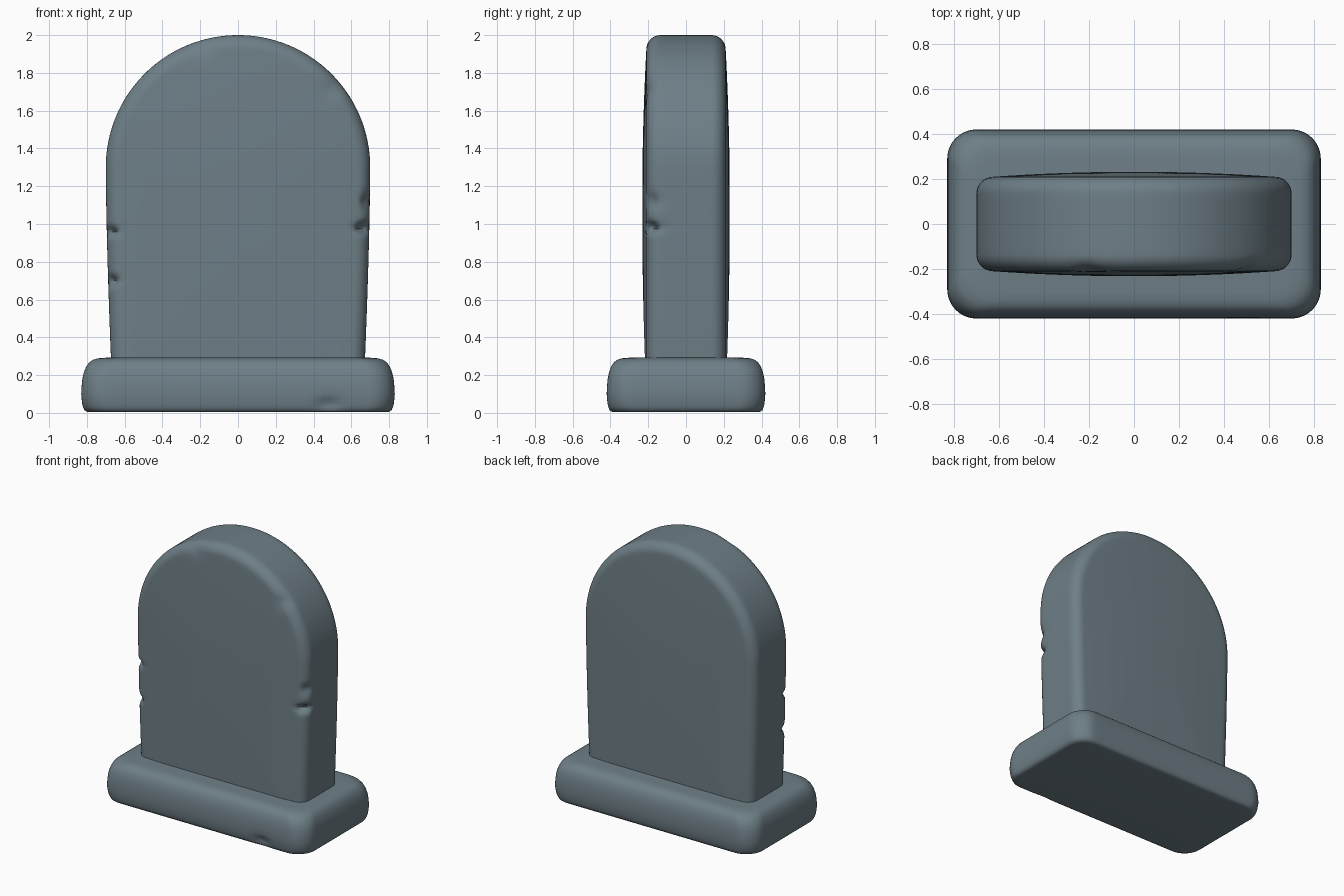
import bpy, bmesh
from math import sin, cos, pi, exp
from mathutils import Vector

cube = bpy.data.objects.get("Cube")
if cube:
    bpy.data.objects.remove(cube)

stone = bpy.data.materials.new("blue grey stone")
stone.use_nodes = True
colour = (0.156, 0.212, 0.242, 1)
stone.diffuse_color = colour
stone.node_tree.nodes["Principled BSDF"].inputs["Base Color"].default_value = colour


def loft(name, rings, chips):
    """Skin a stack of closed rings, cap both ends, then press in the chips."""
    bm = bmesh.new()
    loops = [[bm.verts.new(p) for p in ring] for ring in rings]
    n = len(loops[0])
    for a, b in zip(loops, loops[1:]):
        for i in range(n):
            j = (i + 1) % n
            bm.faces.new((a[i], a[j], b[j], b[i]))
    for loop in (loops[0], loops[-1]):
        bm.faces.new(loop)
    # Chips: centre, spread and push for each worn spot
    for centre, spread, push in chips:
        for v in bm.verts:
            d = [(p - c) / s for p, c, s in zip(v.co, centre, spread)]
            v.co += Vector(push) * exp(-sum(k * k for k in d))
    bmesh.ops.recalc_face_normals(bm, faces=bm.faces)
    mesh = bpy.data.meshes.new(name)
    bm.to_mesh(mesh)
    bm.free()
    mesh.materials.append(stone)
    obj = bpy.data.objects.new(name, mesh)
    bpy.context.collection.objects.link(obj)
    bpy.ops.object.select_all(action="DESELECT")
    obj.select_set(True)
    bpy.context.view_layer.objects.active = obj
    bpy.ops.object.shade_smooth_by_angle(angle=pi / 3)
    return obj


# --- Upright slab: arched outline, rounded rim and slightly domed faces
ARCH_Z, RADIUS, FOOT, RIM = 1.3, 0.7, 0.1, 0.075


def arch(inset):
    side = []
    rows = 70
    for i in range(rows):
        z = FOOT + (ARCH_Z - FOOT) * i / rows
        side.append((RADIUS - 0.027 * (ARCH_Z - z) ** 1.5 - inset, z))
    r = RADIUS - inset
    curve = [(r * cos(pi * i / 64), ARCH_Z + r * sin(pi * i / 64)) for i in range(65)]
    return side + curve + [(-x, z) for x, z in reversed(side)]


def slab_half(sign):
    """Rings from the middle of one face out to the middle of the rim."""
    rings = []
    edge = arch(RIM)
    steps = 16
    for i in range(1, steps):
        t = (i / steps) ** 0.6
        y = 0.21 + 0.022 * (1 - t * t)
        rings.append([(x * t, sign * y, 1.1 + (z - 1.1) * t) for x, z in edge])
    for i in range(9):
        a = pi / 2 * i / 8
        y = 0.21 - RIM * (1 - cos(a))
        rings.append([(x, sign * y, z) for x, z in arch(RIM * (1 - sin(a)))])
    for y in (0.1, 0.06, 0.02):
        rings.append([(x, sign * y, z) for x, z in arch(0)])
    return rings


slab_chips = [
    ((0.67, -0.19, 0.98), (0.045, 0.05, 0.025), (-0.035, 0.035, 0)),
    ((0.69, -0.19, 1.12), (0.04, 0.05, 0.04), (-0.018, 0.012, 0)),
    ((-0.68, -0.19, 0.96), (0.045, 0.05, 0.022), (0.025, 0.025, 0)),
    ((-0.68, -0.19, 0.7), (0.045, 0.05, 0.025), (0.025, 0.025, 0)),
    ((0.5, -0.19, 1.72), (0.05, 0.05, 0.04), (-0.006, 0.012, -0.006)),
    ((-0.2, -0.19, 1.92), (0.06, 0.05, 0.04), (0, 0.01, -0.005)),
]
loft("headstone_slab", slab_half(-1) + slab_half(1)[::-1], slab_chips)


# --- Plinth: rounded block with a soft top edge and a tighter bottom edge
def rounded_rectangle(inset, z, scale=1):
    r = 0.13
    w, d = 0.83 - inset - r, 0.42 - inset * 0.9 - r
    corners = [(w, d), (-w, d), (-w, -d), (w, -d)]
    outline = []
    for k, (cx, cy) in enumerate(corners):
        for i in range(11):
            a = pi / 2 * (k + i / 10)
            outline.append((cx + r * cos(a), cy + r * sin(a)))
        # Even points along the straight run to the next corner
        x0, y0 = outline[-1]
        nx, ny = corners[(k + 1) % 4]
        a = pi / 2 * (k + 1)
        x1, y1 = nx + r * cos(a), ny + r * sin(a)
        for i in range(1, 40):
            outline.append((x0 + (x1 - x0) * i / 40, y0 + (y1 - y0) * i / 40))
    return [(x * scale, y * scale, z) for x, y in outline]


profile = [(0.05, 0.004), (0.03, 0.006), (0.017, 0.014), (0.01, 0.03), (0.005, 0.05),
           (0.002, 0.075), (0, 0.1), (0.002, 0.14), (0.006, 0.18), (0.014, 0.215),
           (0.026, 0.245), (0.042, 0.267), (0.062, 0.281), (0.09, 0.289), (0.13, 0.292)]
plinth_rings = [rounded_rectangle(inset, z) for inset, z in profile]
plinth_chips = [((0.48, -0.42, 0.045), (0.05, 0.05, 0.03), (0, 0.025, 0.004))]
loft("plinth", plinth_rings, plinth_chips)
